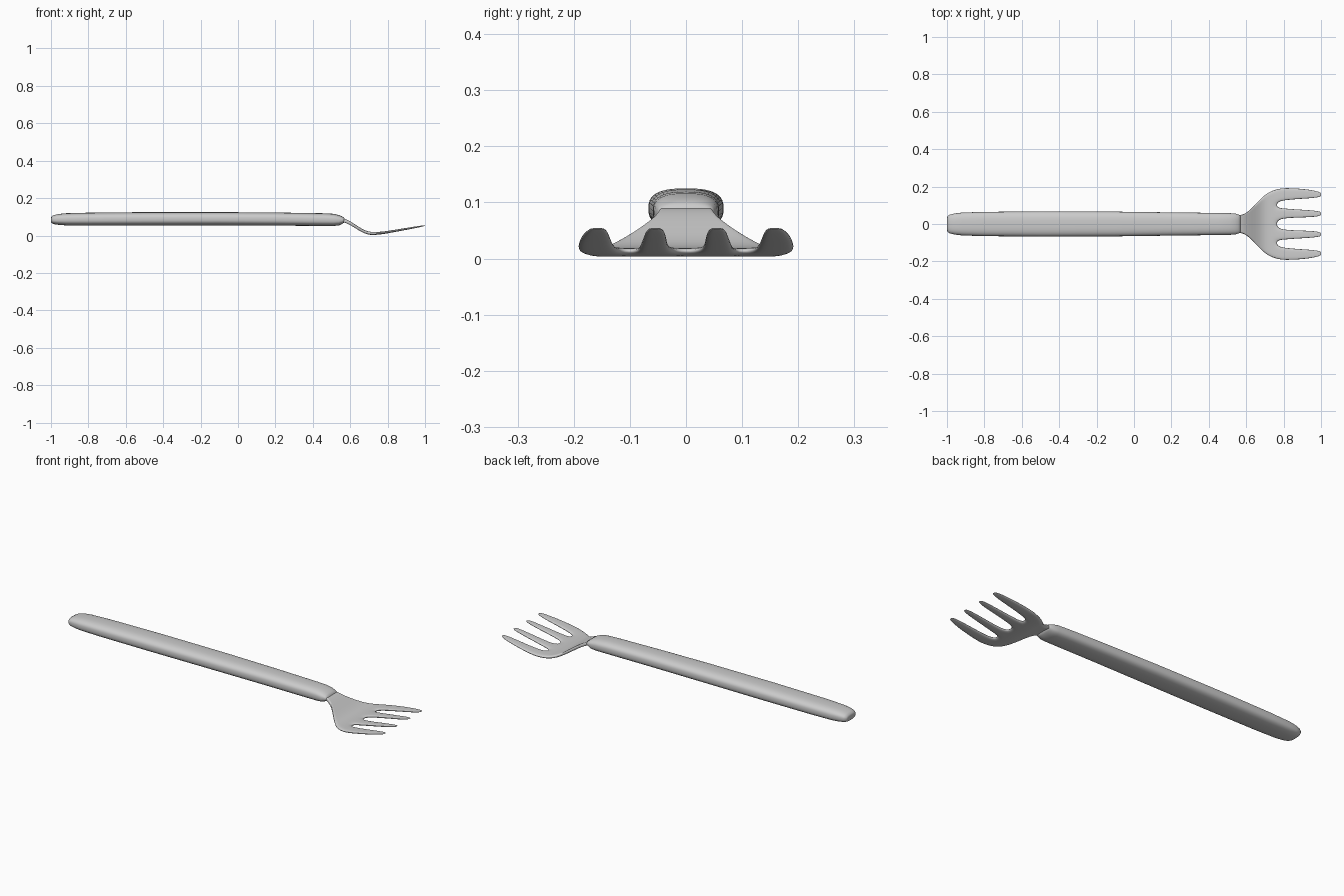
import bpy, bmesh, math

if "Cube" in bpy.data.objects:
    bpy.data.objects.remove(bpy.data.objects["Cube"])


def interp(table, x):
    for (x0, *a), (x1, *b) in zip(table, table[1:]):
        if x <= x1:
            t = (x - x0) / (x1 - x0)
            return [p + (q - p) * t for p, q in zip(a, b)]
    return list(table[-1][1:])


def finish(bm, name, levels):
    bmesh.ops.recalc_face_normals(bm, faces=bm.faces)
    mesh = bpy.data.meshes.new(name)
    bm.to_mesh(mesh)
    bm.free()
    mesh.polygons.foreach_set("use_smooth", [True] * len(mesh.polygons))
    ob = bpy.data.objects.new(name, mesh)
    bpy.context.collection.objects.link(ob)
    if levels:
        mod = ob.modifiers.new("Smooth", 'SUBSURF')
        mod.levels = mod.render_levels = levels
    return ob


# Handle: lofted rounded-box sections (x, half width, bottom z, top z)
sections = [(-1.0, .030, .073, .094), (-.997, .042, .067, .102), (-.985, .050, .061, .109),
            (-.96, .056, .057, .115), (-.92, .061, .054, .119), (-.8, .065, .053, .122),
            (-.5, .067, .053, .125), (-.1, .066, .054, .125), (.2, .062, .053, .123),
            (.45, .059, .051, .119), (.51, .058, .051, .116), (.54, .056, .054, .109),
            (.557, .051, .062, .102), (.57, .047, .070, .093)]
SIDES = 40
bm = bmesh.new()
rings = []
for x, w, lo, hi in sections:
    ring = []
    for i in range(SIDES):
        a = 2 * math.pi * i / SIDES
        c, s = math.cos(a), math.sin(a)
        e = 2 / 2.7
        ring.append(bm.verts.new((x, w * math.copysign(abs(c) ** e, c),
                                  (lo + hi) / 2 + (hi - lo) / 2 * math.copysign(abs(s) ** e, s))))
    rings.append(ring)
for a, b in zip(rings, rings[1:]):
    for i in range(SIDES):
        j = (i + 1) % SIDES
        bm.faces.new((a[i], a[j], b[j], b[i]))
bm.faces.new(rings[0])
bm.faces.new(rings[-1])
finish(bm, "handle", 0)

# Fork head: side profile (x, mid z, thickness)
profile = [(.54, .085, .018), (.57, .081, .020), (.60, .066, .020), (.63, .047, .019),
           (.66, .028, .018), (.69, .014, .017), (.72, .010, .016), (.765, .013, .014),
           (.80, .018, .013), (.88, .032, .011), (.95, .044, .009), (1.003, .054, .005)]
# Half widths of the neck and shoulders
widths = [(.54, .046), (.57, .047), (.60, .058), (.63, .086), (.66, .118),
          (.69, .148), (.72, .172), (.765, .188)]
# Tine edges (x, inner tine low/high, outer tine low/high)
tines = [(.765, .018, .088, .116, .188), (.80, .030, .084, .126, .194),
         (.88, .034, .078, .133, .191), (.95, .036, .074, .137, .183),
         (1.003, .043, .067, .145, .170)]

bm = bmesh.new()
rows = []
for x, z, t in profile:
    a, b, c, d = interp(tines, max(x, .765))
    k = interp(widths, x)[0] / .188 if x < .765 else 1
    half = [v * k for v in (a, (a + b) / 2, b, c, (c + d) / 2, d)]
    ys = [-v for v in reversed(half)] + half
    rows.append([bm.verts.new((x, y, z + t / 2)) for y in ys])
for r, s in zip(rows, rows[1:]):
    for i in range(11):
        # leave the slots between tines open
        if i in (2, 5, 8) and s[0].co.x > .77:
            continue
        bm.faces.new((r[i], s[i], s[i + 1], r[i + 1]))
used = list(bm.faces)
ret = bmesh.ops.extrude_face_region(bm, geom=used, use_keep_orig=True)
for v in ret["geom"]:
    if isinstance(v, bmesh.types.BMVert):
        v.co.z -= interp([(x, t) for x, z, t in profile], v.co.x)[0]
finish(bm, "fork_head", 2)
